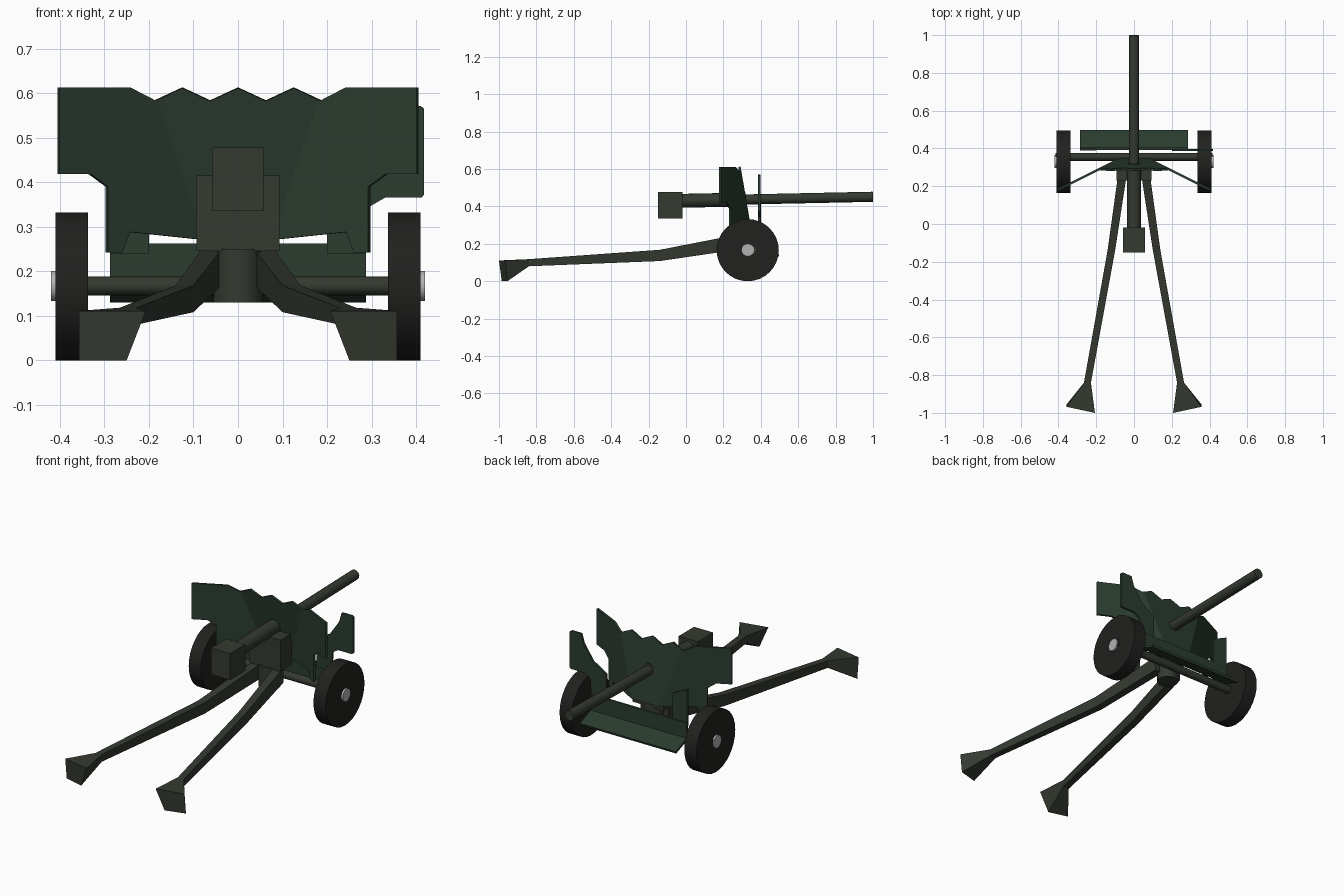
import bpy, bmesh, math
from mathutils import Vector

if "Cube" in bpy.data.objects:
    bpy.data.objects.remove(bpy.data.objects["Cube"])


def material(name, rgb):
    m = bpy.data.materials.new(name)
    m.diffuse_color = (*rgb, 1)
    m.use_nodes = True
    m.node_tree.nodes["Principled BSDF"].inputs["Base Color"].default_value = m.diffuse_color
    return m


GREEN = material("shield_green", (0.024, 0.045, 0.029))
METAL = material("gun_metal", (0.034, 0.041, 0.030))
RUBBER = material("tyre_black", (0.015, 0.015, 0.014))
STEEL = material("hub_steel", (0.45, 0.45, 0.45))


def finish(bm, name, mat):
    bmesh.ops.recalc_face_normals(bm, faces=bm.faces)
    me = bpy.data.meshes.new(name)
    bm.to_mesh(me)
    bm.free()
    ob = bpy.data.objects.new(name, me)
    bpy.context.collection.objects.link(ob)
    me.materials.append(mat)
    return ob


def box(name, lo, hi, mat):
    bm = bmesh.new()
    bmesh.ops.create_cube(bm, size=1)
    for v in bm.verts:
        v.co = Vector([(l + h) / 2 + c * (h - l) for l, h, c in zip(lo, hi, v.co)])
    return finish(bm, name, mat)


def rod(name, a, b, r, mat, sides=16):
    a, b = Vector(a), Vector(b)
    bpy.ops.mesh.primitive_cylinder_add(vertices=sides, radius=r, depth=(b - a).length, location=(a + b) / 2)
    ob = bpy.context.object
    ob.name = name
    ob.rotation_euler = (b - a).to_track_quat('Z', 'Y').to_euler()
    ob.data.materials.append(mat)
    bpy.ops.object.shade_smooth_by_angle(angle=math.radians(35))
    return ob


def loft(name, rings, mat):
    """Skin equal-length rings of points and cap both ends."""
    bm = bmesh.new()
    vs = [[bm.verts.new(p) for p in ring] for ring in rings]
    n = len(vs[0])
    for p, q in zip(vs, vs[1:]):
        for i in range(n):
            bm.faces.new((p[i], p[(i + 1) % n], q[(i + 1) % n], q[i]))
    bm.faces.new(vs[0])
    bm.faces.new(vs[-1])
    return finish(bm, name, mat)


def plate(name, outline, y, mat, t=0.012):
    """Flat upright plate from an x-z outline."""
    return loft(name, [[(x, y + d, z) for x, z in outline] for d in (-t / 2, t / 2)], mat)


# Barrel, sleeve and breech
def axis(y):
    return (0, y, 0.43 + 0.0212 * (y + 0.02))


rod("barrel", axis(0.25), axis(0.999), 0.027, METAL)
rod("barrel_sleeve", axis(-0.03), axis(0.32), 0.037, METAL)
box("breech_block", (-0.057, -0.15, 0.335), (0.057, -0.018, 0.478), METAL)

# Carriage mount, pivot and axle
box("gun_mount", (-0.093, 0.23, 0.245), (0.093, 0.325, 0.415), METAL)
rod("trail_pivot", (0, 0.27, 0.13), (0, 0.27, 0.25), 0.055, METAL)
rod("axle", (-0.415, 0.355, 0.167), (0.415, 0.355, 0.167), 0.021, METAL)

# Main shield: notched outline, cut along its creases, then folded back
half = [(0.0625, 0.583), (0.125, 0.612), (0.187, 0.583), (0.243, 0.612),
        (0.403, 0.612), (0.403, 0.418), (0.333, 0.418), (0.295, 0.39),
        (0.295, 0.242), (0.262, 0.242), (0.245, 0.288), (0.093, 0.272)]
outline = [(0, 0.612)] + half + [(-x, z) for x, z in reversed(half)]
bm = bmesh.new()
bm.faces.new([bm.verts.new((x, 0, z)) for x, z in outline])
for s in (-1, 1):
    bmesh.ops.bisect_plane(bm, geom=bm.verts[:] + bm.edges[:] + bm.faces[:],
                           plane_co=(-0.016 * s, 0, 0), plane_no=(s, 0, -0.34))
for v in bm.verts:
    centre = 0.286 + 0.17 * (0.612 - v.co.z)
    wing = 0.18 + 0.5 * (0.404 - abs(v.co.x))
    v.co.y = min(centre, wing)
bmesh.ops.triangulate(bm, faces=bm.faces[:])
shield = finish(bm, "main_shield", GREEN)
mod = shield.modifiers.new("thickness", 'SOLIDIFY')
mod.thickness = 0.012
mod.offset = 0

# Folded lower apron
profile = [(0.393, 0.262), (0.393, 0.168), (0.494, 0.13), (0.498, 0.142),
           (0.405, 0.178), (0.405, 0.262)]
loft("lower_apron", [[(x, y, z) for y, z in profile] for x in (-0.287, 0.287)], GREEN)

# Apron uprights: a plain one on one side, a tall side shield on the other
plate("apron_upright", [(-0.287, 0.24), (-0.2, 0.24), (-0.2, 0.40), (-0.287, 0.44)], 0.395, GREEN)
plate("side_shield", [(0.2, 0.24), (0.287, 0.24), (0.295, 0.345), (0.33, 0.365), (0.412, 0.365),
                      (0.418, 0.372), (0.418, 0.565), (0.41, 0.571), (0.35, 0.571), (0.335, 0.52),
                      (0.28, 0.44), (0.2, 0.39)], 0.392, GREEN)

for s, side in ((-1, "left"), (1, "right")):
    # Wheels and hubs
    rod(side + "_wheel", (s * 0.337, 0.33, 0.166), (s * 0.41, 0.33, 0.166), 0.166, RUBBER, 32)
    rod(side + "_hub", (s * 0.40, 0.33, 0.167), (s * 0.42, 0.33, 0.167), 0.034, STEEL)

    # Bent trail leg: inner x, outer x, y, bottom z, top z
    stations = [(0.037, 0.083, 0.27, 0.168, 0.248), (0.1, 0.14, -0.14, 0.108, 0.168),
                (0.228, 0.265, -0.84, 0.08, 0.118)]
    rings = [[(s * a, y, lo), (s * b, y, lo), (s * b, y, hi), (s * a, y, hi)]
             for a, b, y, lo, hi in stations]
    loft(side + "_trail", rings, METAL)

    # Flared spade at the trail end
    blade = [(s * 0.25, -0.985, 0), (s * 0.357, -0.955, 0),
             (s * 0.357, -0.968, 0.111), (s * 0.207, -1.0, 0.111)]
    loft(side + "_spade", [rings[-1], blade], METAL)
